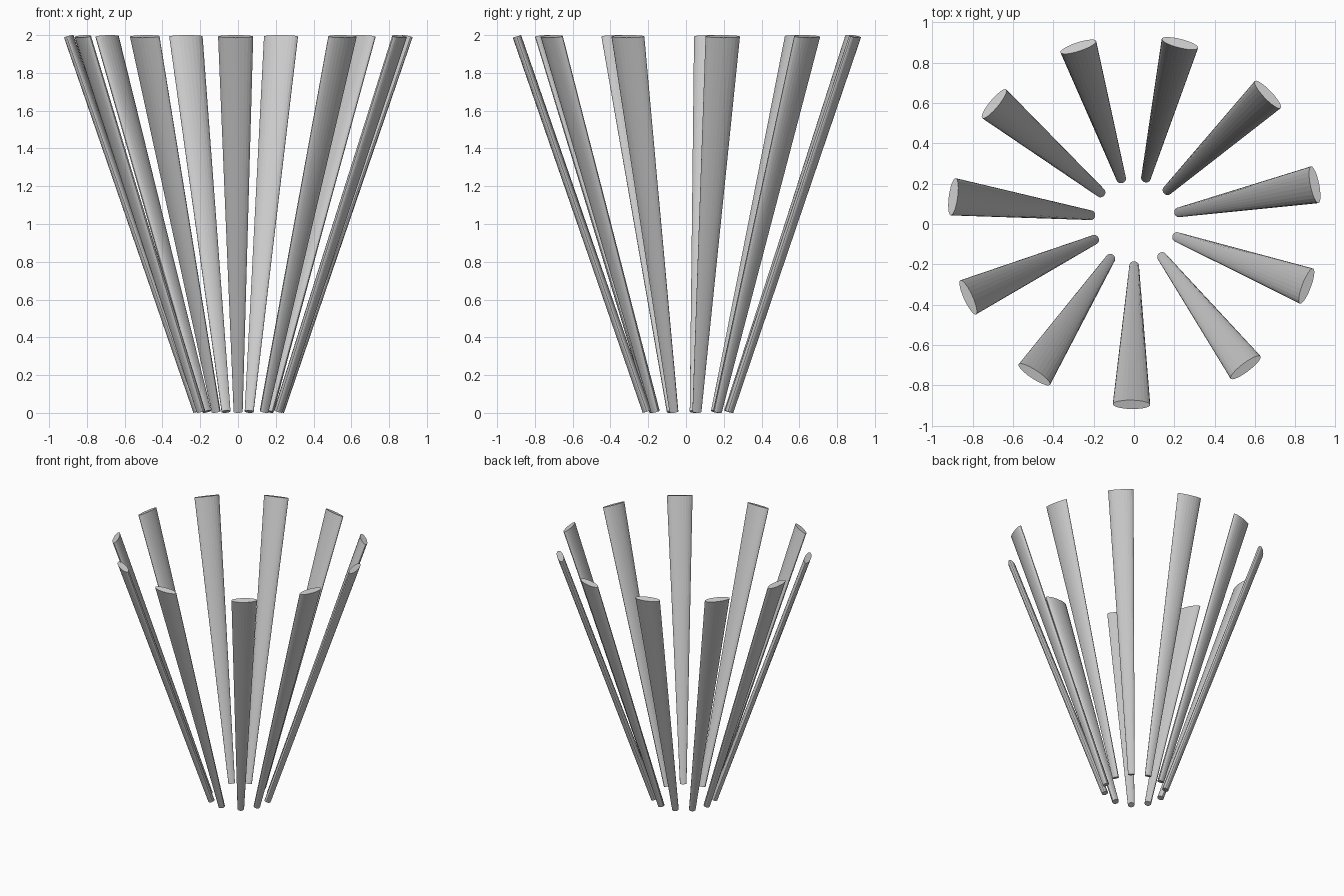
import bpy, bmesh
from math import sin, cos, pi, radians

if "Cube" in bpy.data.objects:
    bpy.data.objects.remove(bpy.data.objects["Cube"])

SIDES = 24
COUNT = 11
STEP = radians(32.18)
START = radians(268.9)
CENTRE = (0.005, 0.014)


def ring(bm, angle, dist, z, half_width, half_depth, tilt):
    """Elliptical ring: wide along the tangent, thin along the radius."""
    verts = []
    for i in range(SIDES):
        t = 2 * pi * i / SIDES
        r = dist + half_depth * cos(t)
        s = half_width * sin(t)
        verts.append(bm.verts.new((CENTRE[0] + r * cos(angle) - s * sin(angle),
                                   CENTRE[1] + r * sin(angle) + s * cos(angle),
                                   z - tilt * cos(t))))
    return verts


def slat(index):
    """One outward leaning slat, round at the foot and flattened wide at the top."""
    angle = START - index * STEP
    bm = bmesh.new()
    low = ring(bm, angle, 0.221, 0.007, 0.024, 0.022, 0.007)
    high = ring(bm, angle, 0.909, 1.993, 0.093, 0.022, 0.007)
    for i in range(SIDES):
        j = (i + 1) % SIDES
        bm.faces.new((low[i], low[j], high[j], high[i]))
    bm.faces.new(low[::-1])
    bm.faces.new(high)
    bmesh.ops.recalc_face_normals(bm, faces=bm.faces)
    mesh = bpy.data.meshes.new("slat")
    bm.to_mesh(mesh)
    bm.free()
    obj = bpy.data.objects.new(f"slat_{index + 1}", mesh)
    bpy.context.collection.objects.link(obj)


# Ring of leaning slats with a slightly wider gap at the front right
for n in range(COUNT):
    slat(n)
